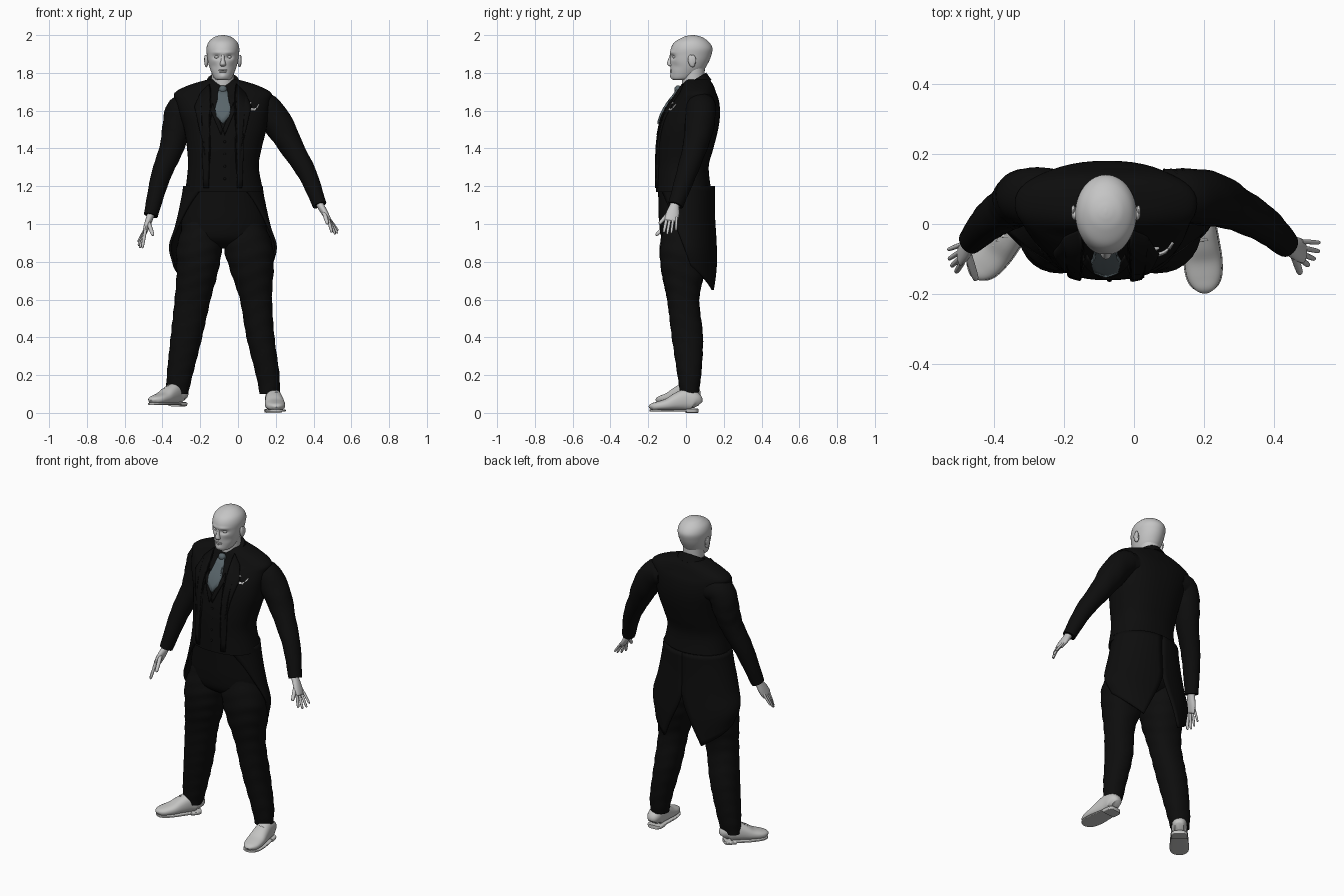
import bpy, bmesh, math
from mathutils import Vector, Matrix
from mathutils.bvhtree import BVHTree

old = bpy.data.objects.get("Cube")
if old:
    bpy.data.objects.remove(old)

MID = -0.08  # x of the body's centre line


def material(name, r, g, b):
    mat = bpy.data.materials.new(name)
    mat.use_nodes = True
    mat.diffuse_color = (r, g, b, 1)
    shader = mat.node_tree.nodes["Principled BSDF"]
    shader.inputs["Base Color"].default_value = (r, g, b, 1)
    shader.inputs["Roughness"].default_value = 0.8
    return mat


skin = material("pale skin", 0.56, 0.56, 0.56)
leather = material("light leather", 0.55, 0.55, 0.54)
cloth = material("black cloth", 0.004, 0.004, 0.004)
silk = material("slate silk", 0.10, 0.13, 0.145)
metal = material("silver", 0.6, 0.6, 0.6)


def finish(name, bm, mat, angle=50):
    bmesh.ops.recalc_face_normals(bm, faces=bm.faces)
    mesh = bpy.data.meshes.new(name)
    bm.to_mesh(mesh)
    bm.free()
    mesh.materials.append(mat)
    obj = bpy.data.objects.new(name, mesh)
    bpy.context.collection.objects.link(obj)
    bpy.ops.object.select_all(action="DESELECT")
    obj.select_set(True)
    bpy.context.view_layer.objects.active = obj
    bpy.ops.object.shade_smooth_by_angle(angle=math.radians(angle))
    return obj


def spline(points, steps):
    """Smooth curve through tuples of any length."""
    pts = [Vector(p) for p in points]
    out = []
    for i in range(len(pts) - 1):
        a, b, c, d = pts[max(i - 1, 0)], pts[i], pts[i + 1], pts[min(i + 2, len(pts) - 1)]
        for s in range(steps):
            t = s / steps
            out.append(b + (c - a) * t / 2 + (a * 2 - b * 5 + c * 4 - d) * t * t / 2
                       + (b * 3 - a - c * 3 + d) * t ** 3 / 2)
    return out + [pts[-1]]


def loft(name, rings, mat, tilt=True, square=2.0, steps=5, sides=28, wrinkle=0, shape=None, place=None):
    """Skin over oval rings given as x, y, z, radius, radius."""
    bm = bmesh.new()
    path = spline(rings, steps)
    loops = []
    for i, p in enumerate(path):
        ahead, behind = path[min(i + 1, len(path) - 1)], path[max(i - 1, 0)]
        t = (Vector(ahead[:3]) - Vector(behind[:3])).normalized() if tilt else Vector((0, 0, 1))
        u = (Vector((1, 0, 0)) - t * t.x).normalized()
        v = t.cross(u)
        loop = []
        for k in range(sides):
            a = math.tau * k / sides
            c, s = math.cos(a), math.sin(a)
            fold = 1 + wrinkle * math.sin(p[2] * 75 + 2 * math.sin(a * 2) + p[0] * 30)
            c = math.copysign(abs(c) ** (2 / square), c) * max(p[3], 0.001) * fold
            s = math.copysign(abs(s) ** (2 / square), s) * max(p[4], 0.001) * fold
            co = Vector(p[:3]) + u * c + v * s
            loop.append(bm.verts.new(shape(co) if shape else co))
        loops.append(loop)
    for low, high in zip(loops, loops[1:]):
        for k in range(sides):
            n = (k + 1) % sides
            bm.faces.new((low[k], low[n], high[n], high[k]))
    bm.faces.new(loops[0])
    bm.faces.new(loops[-1])
    if place:
        bm.transform(place)
    return finish(name, bm, mat)


def stack(name, spans, mat, **options):
    """Loft of level rings given as height, x range, y range."""
    rings = [((a + b) / 2, (c + d) / 2, z, (b - a) / 2, (d - c) / 2) for z, a, b, c, d in spans]
    return loft(name, rings, mat, tilt=False, **options)


def ball(name, centre, size, mat, tip=0):
    bm = bmesh.new()
    grow = Matrix.Diagonal((*size, 1))
    bmesh.ops.create_uvsphere(bm, u_segments=16, v_segments=10, radius=1,
                              matrix=Matrix.Translation(centre) @ Matrix.Rotation(tip, 4, "X") @ grow)
    return finish(name, bm, mat)


# Jacket body with waistcoat front
torso = stack("jacket_body", [
    (1.17, -.28, .135, -.16, .135), (1.3, -.265, .11, -.16, .12), (1.4, -.27, .125, -.157, .145),
    (1.5, -.285, .15, -.142, .17), (1.58, -.31, .16, -.12, .18), (1.65, -.33, .17, -.078, .175),
    (1.695, -.335, .175, -.04, .16), (1.735, -.26, .1, -.02, .145), (1.765, -.16, 0, 0, .125)],
    cloth, square=2.3, sides=48)
loft("collar", [(MID, .065, 1.72, .095, .082), (MID, .053, 1.74, .09, .08), (MID, .04, 1.762, .084, .078)], cloth)
surface = bmesh.new()
surface.from_mesh(torso.data)
tree = BVHTree.FromBMesh(surface)
surface.free()


def panel(name, outline, mat, thick, mirror=False):
    """Flat front outline (x from centre, z) laid onto the jacket."""
    for side in ((1, -1) if mirror else (1,)):
        bm = bmesh.new()
        bm.faces.new([bm.verts.new((MID + side * x, -1, z)) for x, z in outline])
        bmesh.ops.triangulate(bm, faces=bm.faces)
        bmesh.ops.subdivide_edges(bm, edges=bm.edges, cuts=4, use_grid_fill=True)
        for v in bm.verts:
            hit = tree.ray_cast(v.co, Vector((0, 1, 0)))[0]
            v.co.y = (hit.y if hit else -.04) - thick / 4
        label = name if not mirror else ("left_" if side > 0 else "right_") + name
        obj = finish(label, bm, mat)
        obj.modifiers.new("thickness", "SOLIDIFY").thickness = thick
        obj.modifiers["thickness"].offset = 0


panel("lapel", [(.07, 1.74), (.12, 1.69), (.15, 1.62), (.11, 1.45), (.1, 1.19), (.075, 1.19), (.07, 1.45),
                (.065, 1.6)], cloth, .014, mirror=True)
panel("waistcoat_edge", [(.055, 1.64), (.065, 1.6), (.01, 1.47), (0, 1.5)], cloth, .012, mirror=True)
panel("tie", [(-.018, 1.71), (.018, 1.71), (.042, 1.61), (.036, 1.57), (0, 1.53), (-.036, 1.57), (-.042, 1.61)],
      silk, .024)
ball("tie_knot", (MID, -.042, 1.712), (.023, .02, .022), silk)
for i in range(4):
    ball("waistcoat_button", (MID + .01, -.16 + .002 * i, 1.24 + .065 * i), (.007, .005, .007), cloth)

# Brooch on the left breast
panel("brooch_body", [(.14, 1.615), (.15, 1.6), (.17, 1.6), (.178, 1.615), (.165, 1.61), (.15, 1.612)], metal, .009)
panel("brooch_wing", [(.125, 1.638), (.14, 1.632), (.152, 1.64), (.14, 1.645)], metal, .009)
panel("brooch_tail", [(.176, 1.615), (.188, 1.635), (.192, 1.632), (.182, 1.612)], metal, .009)

# Trousers
stack("trouser_hips", [
    (1.21, -.27, .12, -.148, .12), (1.1, -.285, .135, -.146, .125), (1., -.3, .15, -.142, .13),
    (.92, -.29, .14, -.125, .12), (.87, -.2, .05, -.06, .06)], cloth, sides=40)
fronts = [(1.02, -.11, .12), (.88, -.138, .118), (.75, -.13, .1), (.6, -.1, .07),
          (.4, -.075, .09), (.2, -.045, .08), (.1, -.03, .065)]
widths = {
    "right": [(-.28, -.1), (-.325, -.085), (-.325, -.105), (-.335, -.145), (-.357, -.19), (-.377, -.24), (-.38, -.265)],
    "left": [(-.06, .13), (-.075, .185), (-.04, .188), (.01, .18), (.045, .193), (.095, .22), (.115, .22)]}
for side, spans in widths.items():
    stack(side + "_trouser_leg", [(z, *w, f, b) for (z, f, b), w in zip(fronts, spans)], cloth,
          steps=9, wrinkle=.018, square=2.2)

# Coat tails: two curved panels, cut away at the front and split behind
sizes = spline([(.205, .150), (.225, .150), (.25, .158), (.28, .165), (.262, .165)], 5)
for side, name in ((1, "left_coat_tail"), (-1, "right_coat_tail")):
    bm = bmesh.new()
    rows = []
    for i in range(21):
        t = i / 20
        rx, ry = sizes[i]
        outer = 2.7 - 1.3 * t ** 0.7
        inner = 0.5 * max(0, (t - .45) / .55) ** 1.3
        row = []
        for k in range(17):
            u = k / 16
            a = inner + (outer - inner) * u
            row.append(bm.verts.new((MID + side * rx * math.sin(a), ry * math.cos(a) - .003,
                                     1.2 - t * (.55 - .13 * u))))
        rows.append(row)
    for a, b in zip(rows, rows[1:]):
        for k in range(16):
            bm.faces.new((a[k], a[k + 1], b[k + 1], b[k]))
    tail = finish(name, bm, cloth)
    tail.modifiers.new("thickness", "SOLIDIFY").thickness = .012
    tail.modifiers["thickness"].offset = 0

# Sleeves
loft("left_sleeve", [
    (.08, .085, 1.625, .07, .075), (.15, .08, 1.61, .08, .08), (.225, .07, 1.51, .077, .077),
    (.288, .045, 1.4, .062, .064), (.37, 0, 1.26, .049, .053), (.432, -.055, 1.1, .037, .04)], cloth, wrinkle=.02)
loft("right_sleeve", [
    (-.23, .085, 1.625, .07, .075), (-.3, .08, 1.605, .08, .08), (-.328, .07, 1.5, .074, .076),
    (-.352, .05, 1.4, .064, .066), (-.41, .01, 1.25, .052, .055), (-.462, -.045, 1.045, .037, .04)],
    cloth, wrinkle=.02)


# Hands
def hand(side, wrist, palm, tips, thumb):
    wrist, palm = Vector(wrist), Vector(palm)
    mid = wrist.lerp(palm, .55)
    loft(side + "_palm", [(*wrist.lerp(palm, -.3), .022, .024), (*wrist, .02, .025), (*mid, .017, .035),
                          (*palm, .012, .034), (*palm.lerp(mid, -.15), .004, .026)], skin, sides=16)

    def digit(name, base, tip, r):
        base, tip = Vector(base), Vector(tip)
        loft(name, [(*base, r, r), (*base.lerp(tip, .5), r, r), (*base.lerp(tip, .92), r * .8, r * .8),
                    (*tip, r * .2, r * .2)], skin, sides=10, steps=3)

    names = ("index", "middle", "ring", "little")
    for i, (finger, tip) in enumerate(zip(names, tips)):
        root = palm.lerp(wrist, .1) + Vector((0, -.026 + .0175 * i, .003 * i))
        digit(side + "_" + finger + "_finger", root, tip, .0085 - .0006 * i)
    digit(side + "_thumb", wrist.lerp(palm, .4) + Vector((0, -.015, 0)), thumb, .011)


hand("left", (.435, -.06, 1.1), (.482, -.078, 1.02),
     [(.497, -.118, .955), (.515, -.1, .945), (.528, -.078, .95), (.53, -.053, .965)], (.474, -.142, 1.))
hand("right", (-.463, -.05, 1.045), (-.493, -.088, .96),
     [(-.507, -.137, .872), (-.52, -.12, .872), (-.528, -.1, .885), (-.53, -.073, .905)], (-.45, -.16, .94))


# Shoes
def shoe(side, x, z, turn):
    place = Matrix.Translation((x, 0, z)) @ Matrix.Rotation(turn, 4, "Z")
    form = [(.063, .025, .07), (.045, .042, .11), (0, .044, .125), (-.05, .049, .105), (-.1, .053, .076),
            (-.15, .049, .06), (-.18, .034, .05), (-.192, .012, .035)]
    loft(side + "_shoe", [(0, y, (h + .012) / 2, w, (h - .012) / 2) for y, w, h in form], leather,
         square=2.4, place=place)
    loft(side + "_sole", [(0, y, .013, w + .003, .006) for y, w, h in form], leather, square=5, place=place)
    loft(side + "_heel", [(0, y, .011, w + .002, .011) for y, w, h in form[:3]], leather, square=6, place=place)
    for i in range(3):
        y = -.045 - .018 * i
        ball(side + "_lace", place @ Vector((0, y, .108 - .013 * i)), (.02, .005, .005), leather)


shoe("left", .188, 0, .08)
shoe("right", -.333, .035, -.7)


# Head with eye sockets, brow and chin pressed into the skull
def face(co):
    if co.y < 0:
        dx, dz = abs(co.x - MID), co.z
        def bump(x, z, sx, sz):
            return math.exp(-((dx - x) / sx) ** 2 - ((dz - z) / sz) ** 2)
        co.y += .014 * bump(.032, 1.884, .018, .011) - .005 * bump(.03, 1.908, .03, .008)
        co.y += .006 * bump(.05, 1.835, .02, .02) - .005 * bump(0, 1.783, .02, .012)
    return co


def oval(z, half, front, back):
    return (z, MID - half, MID + half, front, back)


stack("head", [
    oval(1.762, .022, -.06, -.01), oval(1.77, .044, -.077, .04), oval(1.81, .064, -.081, .09),
    oval(1.85, .077, -.083, .116), oval(1.89, .084, -.084, .133), oval(1.93, .087, -.08, .14),
    oval(1.963, .076, -.06, .122), oval(1.987, .05, -.02, .09), oval(1.997, .024, .01, .06),
    oval(2., .003, .03, .04)], skin, shape=face, steps=7, sides=56)
stack("neck", [oval(1.7, .064, -.02, .1), oval(1.76, .06, -.022, .098), oval(1.83, .06, -.02, .1)], skin)
loft("nose", [(MID, -.076, 1.9, .008, .008), (MID, -.08, 1.875, .009, .013), (MID, -.083, 1.85, .015, .018),
              (MID, -.082, 1.84, .015, .014), (MID, -.078, 1.834, .008, .006)], skin, tilt=False, sides=16)
ball("upper_lip", (MID, -.079, 1.815), (.024, .007, .004), skin)
ball("lower_lip", (MID, -.078, 1.806), (.021, .007, .005), skin)
for side, name in ((1, "left"), (-1, "right")):
    ball(name + "_eye", (MID + side * .032, -.061, 1.884), (.013, .010, .008), skin)
    ball(name + "_ear", (MID + side * .088, .03, 1.863), (.011, .019, .034), skin, tip=.2)
    ball(name + "_ear_rim", (MID + side * .093, .04, 1.872), (.006, .013, .024), skin, tip=.2)
